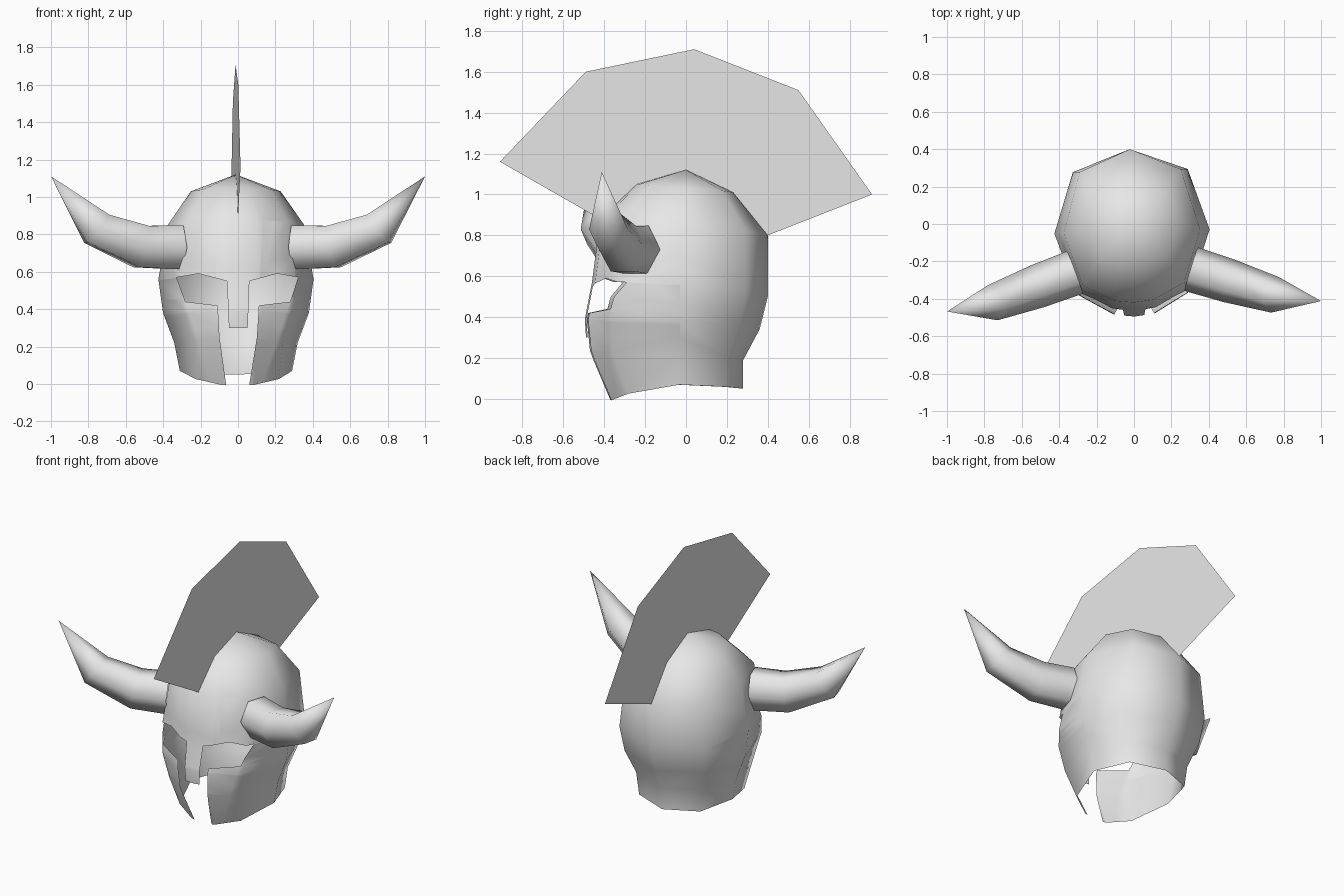
import bpy, bmesh
from mathutils import Vector

if "Cube" in bpy.data.objects:
    bpy.data.objects.remove(bpy.data.objects["Cube"], do_unlink=True)

metal = bpy.data.materials.new("plain_grey")
metal.use_nodes = True
grey = (0.8, 0.8, 0.8, 1)
metal.diffuse_color = grey
metal.node_tree.nodes["Principled BSDF"].inputs["Base Color"].default_value = grey


def finish(bm, name, smooth=True):
    """Turn a bmesh into an object; the whole model is turned slightly."""
    if smooth:
        bmesh.ops.recalc_face_normals(bm, faces=bm.faces)
    for f in bm.faces:
        f.smooth = smooth
    mesh = bpy.data.meshes.new(name)
    bm.to_mesh(mesh)
    bm.free()
    mesh.materials.append(metal)
    obj = bpy.data.objects.new(name, mesh)
    bpy.context.collection.objects.link(obj)
    obj.rotation_euler.z = 0.028
    obj.location.x = -0.012
    return obj


def bridge(bm, rings):
    for a, b in zip(rings, rings[1:]):
        n = len(a)
        for i in range(n):
            j = (i + 1) % n
            bm.faces.new((a[i], a[j], b[j], b[i]))


def fan(bm, ring, tip):
    for i in range(len(ring)):
        bm.faces.new((ring[i], ring[(i + 1) % len(ring)], tip))


def inside(x, z, poly):
    hit = False
    for (x1, z1), (x2, z2) in zip(poly, poly[1:] + poly[:1]):
        if (z1 > z) != (z2 > z) and x < x1 + (z - z1) * (x2 - x1) / (z2 - z1):
            hit = not hit
    return hit


# Helmet shell: lofted rings (front z, side z, back z, half width, front y, back y)
half = [(0, -1), (0.28, -0.97), (0.74, -0.74), (1, 0), (0.74, 0.74), (0, 1)]
outline = half + [(-x, y) for x, y in half[-2:0:-1]]
levels = [
    (-0.01, 0.07, 0.05, 0.30, -0.375, 0.28),
    (0.24, 0.22, 0.19, 0.33, -0.485, 0.28),
    (0.39, 0.38, 0.34, 0.39, -0.495, 0.36),
    (0.57, 0.56, 0.50, 0.415, -0.46, 0.40),
    (0.88, 0.85, 0.80, 0.365, -0.42, 0.40),
    (1.05, 1.03, 1.01, 0.24, -0.24, 0.23),
]
bm = bmesh.new()
rings = []
for zf, zs, zb, w, yf, yb in levels:
    yc = -0.04 if zs < 1 else 0
    ring = []
    for u, v in outline:
        end_y, end_z = (yf, zf) if v < 0 else (yb, zb)
        ring.append(bm.verts.new((u * w, yc + abs(v) * (end_y - yc),
                                  zs + v * v * (end_z - zs))))
    rings.append(ring)
bridge(bm, rings)
fan(bm, rings[-1], bm.verts.new((0, 0, 1.12)))

# Face opening: eye slots either side of the nose guard, open below it
opening = [(0, 0.30), (0.05, 0.30), (0.06, 0.55), (0.21, 0.59), (0.325, 0.57),
           (0.28, 0.44), (0.11, 0.42), (0.10, 0.25), (0.055, -0.05), (0, -0.05)]
for side in (1, -1):
    for (x1, z1), (x2, z2) in zip(opening, opening[1:-1]):
        faces = [f for f in bm.faces if f.calc_center_median().y < -0.12
                 and f.calc_center_median().z < 0.72]
        geom = set(faces)
        for f in faces:
            geom.update(f.edges)
            geom.update(f.verts)
        bmesh.ops.bisect_plane(bm, geom=list(geom), dist=1e-5,
                               plane_co=(side * x1, 0, z1),
                               plane_no=(side * (z2 - z1), 0, x1 - x2))
cut = []
for f in bm.faces:
    c = f.calc_center_median()
    if c.y < -0.1 and inside(abs(c.x), c.z, opening):
        cut.append(f)
bmesh.ops.delete(bm, geom=cut, context="FACES")
finish(bm, "helmet_shell")

# Crest: one flat sheet standing on the centre line
bm = bmesh.new()
crest = [(-0.91, 1.16), (-0.42, 0.88), (-0.24, 1.05), (0, 1.12), (0.23, 1.01),
         (0.40, 0.80), (0.91, 1.0), (0.55, 1.51), (0.04, 1.71), (-0.49, 1.60)]
bm.faces.new([bm.verts.new((0, y, z)) for y, z in crest])
finish(bm, "crest", smooth=False)

# Horns: six-sided tapering tubes along a bent path (centre, radius)
path = [((0.31, -0.25, 0.73), 0.135), ((0.515, -0.32, 0.735), 0.13),
        ((0.755, -0.40, 0.83), 0.108)]
tip = Vector((1.0, -0.44, 1.11))
for side, name in ((1, "left_horn"), (-1, "right_horn")):
    bm = bmesh.new()
    points = [Vector(p) for p, r in path] + [tip]
    rings = []
    for i, (p, r) in enumerate(path):
        along = (points[i + 1] - points[max(i - 1, 0)]).normalized()
        across = Vector((0, 0, 1)).cross(along).normalized()
        up = along.cross(across)
        ring = []
        for cx, cy in ((1, 0), (0.5, 0.87), (-0.5, 0.87),
                       (-1, 0), (-0.5, -0.87), (0.5, -0.87)):
            v = points[i] + across * (cx * r * 0.9) + up * (cy * r)
            ring.append(bm.verts.new((side * v.x, v.y, v.z)))
        rings.append(ring)
    bridge(bm, rings)
    fan(bm, rings[-1], bm.verts.new((side * tip.x, tip.y, tip.z)))
    finish(bm, name)
